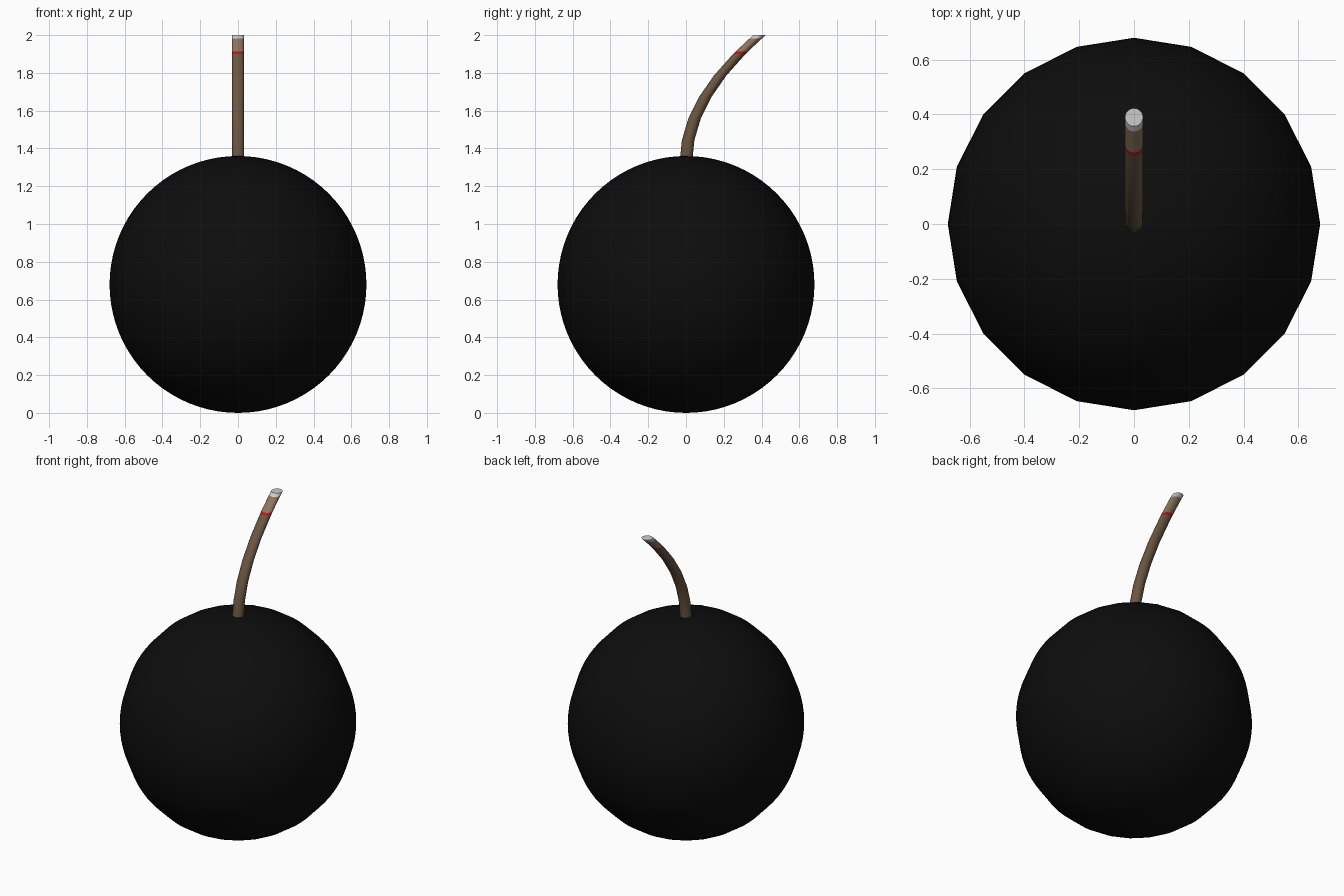
import bpy, bmesh
from math import radians, pi, cos, sin

if "Cube" in bpy.data.objects:
    bpy.data.objects.remove(bpy.data.objects["Cube"])

R = 0.68          # ball radius
TUBE_R = 0.033    # fuse radius
SIDES = 20


def material(name, color):
    m = bpy.data.materials.new(name)
    m.diffuse_color = (*color, 1)
    m.use_nodes = True
    m.node_tree.nodes["Principled BSDF"].inputs["Base Color"].default_value = m.diffuse_color
    return m


def bend(z):
    # sideways drift of the fuse with height
    return 0.39 * (max(z - 1.33, 0) / 0.67) ** 2


def fuse_part(name, z0, z1, steps, color=None, radius=TUBE_R, cap_top=False, cap_bottom=False):
    # sheared tube: horizontal rings following the bend
    bm = bmesh.new()
    rings = []
    for i in range(steps + 1):
        z = z0 + (z1 - z0) * i / steps
        rings.append([bm.verts.new((radius * cos(2 * pi * k / SIDES),
                                    bend(z) + radius * sin(2 * pi * k / SIDES), z))
                      for k in range(SIDES)])
    for a, b in zip(rings, rings[1:]):
        for k in range(SIDES):
            n = (k + 1) % SIDES
            bm.faces.new((a[k], a[n], b[n], b[k]))
    if cap_top:
        bm.faces.new(rings[-1])
    if cap_bottom:
        bm.faces.new(rings[0][::-1])
    mesh = bpy.data.meshes.new(name)
    bm.to_mesh(mesh)
    bm.free()
    obj = bpy.data.objects.new(name, mesh)
    bpy.context.collection.objects.link(obj)
    if color:
        mesh.materials.append(color)
    smooth(obj)
    return obj


def smooth(obj):
    bpy.ops.object.select_all(action='DESELECT')
    obj.select_set(True)
    bpy.context.view_layer.objects.active = obj
    bpy.ops.object.shade_smooth_by_angle(angle=radians(40))


# Round body, twenty sides around
bpy.ops.mesh.primitive_uv_sphere_add(segments=20, ring_count=40, radius=R, location=(0, 0, R))
ball = bpy.context.object
ball.name = "ball"
ball.data.materials.append(material("black", (0.004, 0.004, 0.004)))
smooth(ball)

# Curved fuse: cord, red mark, lighter end, grey tip
brown = material("brown", (0.15, 0.095, 0.055))
fuse_part("fuse_cord", 1.33, 1.90, 5, brown, cap_bottom=True)
fuse_part("fuse_mark", 1.90, 1.912, 1, material("red", (0.45, 0.01, 0.01)))
fuse_part("fuse_end", 1.912, 1.983, 1, material("light_brown", (0.27, 0.18, 0.11)))
fuse_part("fuse_tip", 1.983, 2.0, 1, cap_top=True)
